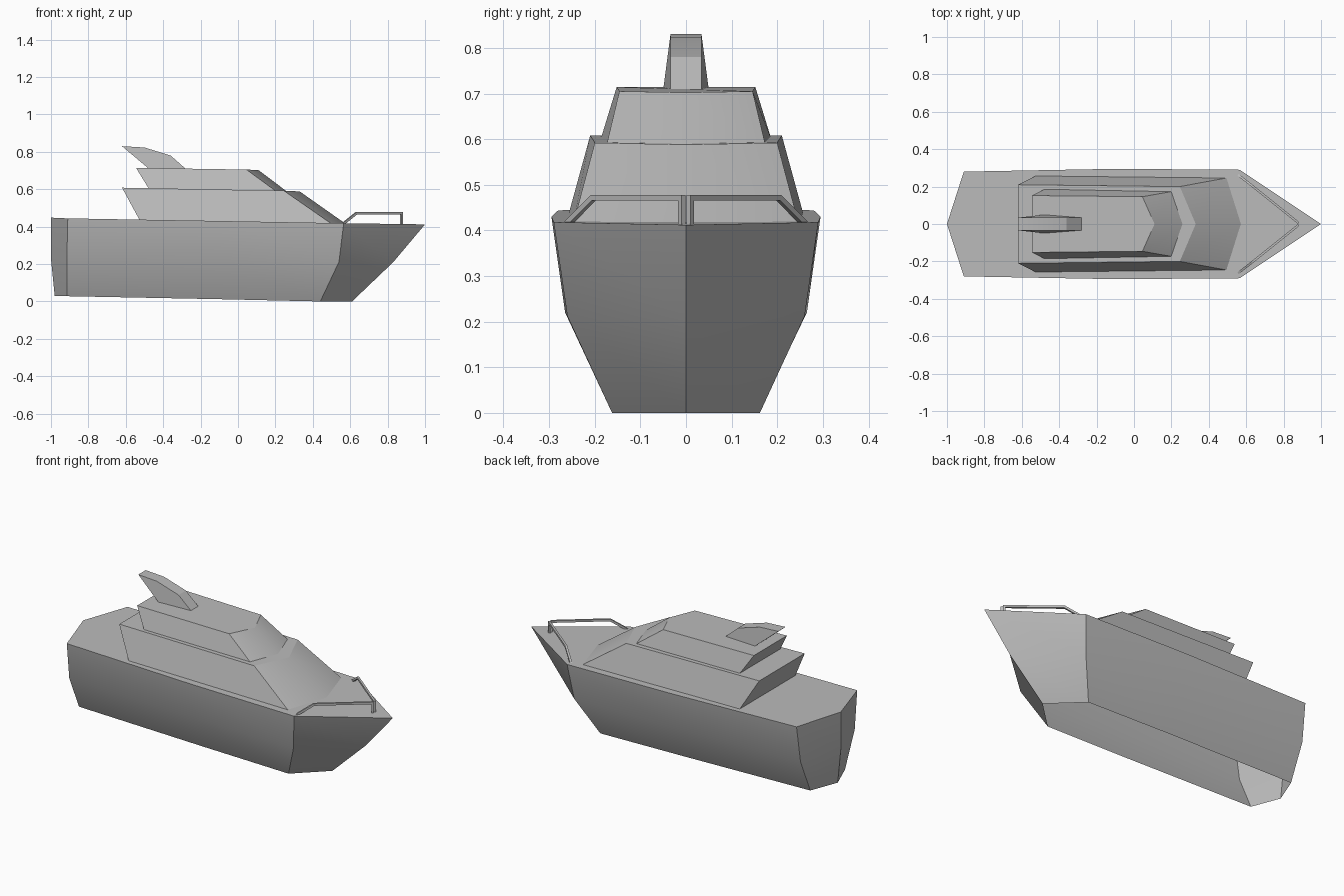
import bpy, bmesh, math
from mathutils import Vector

if "Cube" in bpy.data.objects:
    bpy.data.objects.remove(bpy.data.objects["Cube"])

grey = bpy.data.materials.new("light_grey")
grey.diffuse_color = (0.5, 0.5, 0.5, 1)
grey.use_nodes = True
grey.node_tree.nodes["Principled BSDF"].inputs["Base Color"].default_value = grey.diffuse_color


def finish(bm, name, angle=30):
    bmesh.ops.recalc_face_normals(bm, faces=bm.faces)
    me = bpy.data.meshes.new(name)
    bm.to_mesh(me)
    bm.free()
    me.materials.append(grey)
    ob = bpy.data.objects.new(name, me)
    bpy.context.collection.objects.link(ob)
    bpy.ops.object.select_all(action='DESELECT')
    ob.select_set(True)
    bpy.context.view_layer.objects.active = ob
    bpy.ops.object.shade_smooth_by_angle(angle=math.radians(angle))
    return ob


def mirrored(half):
    """Close a half outline (stern to bow, y >= 0) into a symmetric ring."""
    return half + [(x, -y, z) for x, y, z in reversed(half) if y > 0]


def loft(name, halves, bottom=True):
    """Skin symmetric rings from bottom to top and cap them."""
    bm = bmesh.new()
    rings = [[bm.verts.new(p) for p in mirrored(h)] for h in halves]
    for a, b in zip(rings, rings[1:]):
        n = len(a)
        for i in range(n):
            j = (i + 1) % n
            bm.faces.new((a[i], a[j], b[j], b[i]))
    bm.faces.new(rings[-1])
    if bottom:
        bm.faces.new(rings[0])
    return finish(bm, name)


# Hull: open underneath, keel line, chine and deck edge
loft("hull", [
    [(-0.98, 0, 0.03), (-0.915, 0.16, 0.028), (-0.1, 0.165, 0.012),
     (0.44, 0.162, 0.0), (0.61, 0, 0.0)],
    [(-1.0, 0, 0.23), (-0.915, 0.25, 0.228), (-0.1, 0.265, 0.22),
     (0.54, 0.26, 0.212), (0.83, 0, 0.21)],
    [(-1.0, 0, 0.448), (-0.91, 0.28, 0.444), (-0.1, 0.295, 0.43),
     (0.565, 0.29, 0.418), (1.0, 0, 0.412)],
], bottom=False)

# Lower cabin with overhanging aft end and raked V windscreen
loft("lower_cabin", [
    [(-0.525, 0.258, 0.433), (0.5, 0.247, 0.415), (0.58, 0, 0.412)],
    [(-0.62, 0.21, 0.608), (0.245, 0.2, 0.592), (0.33, 0, 0.588)],
])

# Upper cabin, same form
loft("upper_cabin", [
    [(-0.475, 0.187, 0.6), (0.205, 0.174, 0.588), (0.265, 0, 0.585)],
    [(-0.545, 0.152, 0.714), (0.045, 0.146, 0.705), (0.11, 0, 0.702)],
])

# Swept mast fin on the roof: side profile (x, z, half width)
bm = bmesh.new()
profile = [(-0.475, 0.708, 0.05), (-0.275, 0.705, 0.034), (-0.36, 0.78, 0.034),
           (-0.5, 0.823, 0.034), (-0.62, 0.83, 0.034)]
left = [bm.verts.new((x, w, z)) for x, z, w in profile]
right = [bm.verts.new((x, -w, z)) for x, z, w in profile]
bm.faces.new(left)
bm.faces.new(right)
for i in range(5):
    j = (i + 1) % 5
    bm.faces.new((left[i], left[j], right[j], right[i]))
finish(bm, "mast_fin", 20)


# Bow rail: one square-section bar per side, bent down to the deck at both ends
def rail(name, side, r=0.006):
    path = [Vector(p) for p in ((0.558, 0.262 * side, 0.412), (0.633, 0.203 * side, 0.472),
                                (0.875, 0.009 * side, 0.472), (0.875, 0.009 * side, 0.408))]
    run = (path[2] - path[0])
    run.z = 0
    run.normalize()
    across = Vector((-run.y, run.x, 0))
    bm = bmesh.new()
    rings = []
    for i, p in enumerate(path):
        d0 = (path[max(i, 1)] - path[max(i, 1) - 1]).normalized()
        k = min(i + 1, 3)
        d1 = (path[k] - path[k - 1]).normalized()
        d = (d0 + d1).normalized()
        up = across.cross(d).normalized() / max(d.dot(d1), 0.5)
        rings.append([bm.verts.new(p + across * r * a + up * r * b)
                      for a, b in ((1, 1), (1, -1), (-1, -1), (-1, 1))])
    for a, b in zip(rings, rings[1:]):
        for i in range(4):
            j = (i + 1) % 4
            bm.faces.new((a[i], a[j], b[j], b[i]))
    bm.faces.new(rings[0])
    bm.faces.new(rings[-1])
    finish(bm, name)


rail("bow_rail_left", 1)
rail("bow_rail_right", -1)
